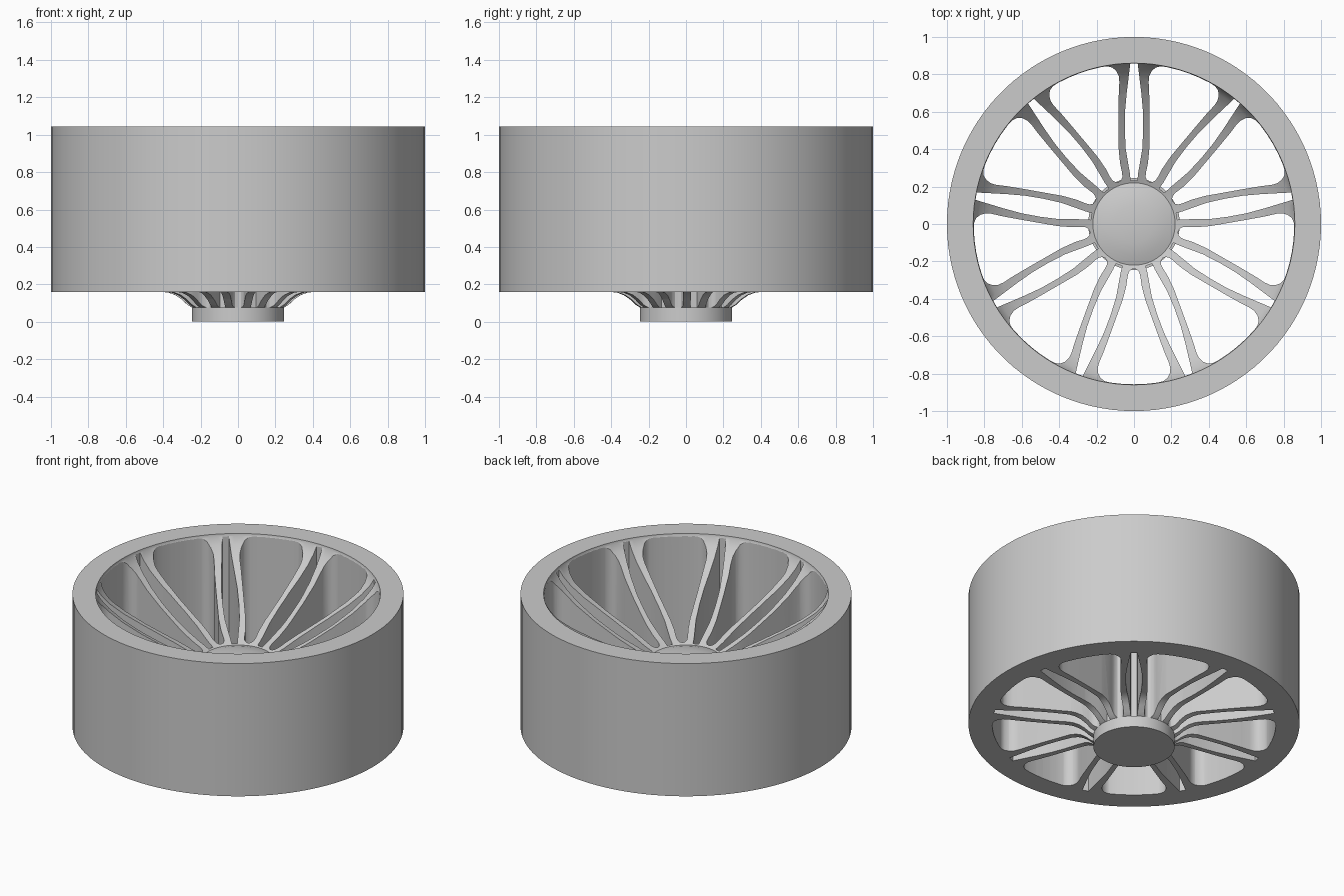
import bpy, bmesh, math
from mathutils import Matrix, Vector

cube = bpy.data.objects.get("Cube")
if cube:
    bpy.data.objects.remove(cube)

SPOKE_PAIRS = 9
STEP = 2 * math.pi / SPOKE_PAIRS
SEGMENTS = 108

grey = bpy.data.materials.new("plain grey")
grey.use_nodes = True
colour = (0.6, 0.6, 0.6, 1)
grey.diffuse_color = colour
grey.node_tree.nodes["Principled BSDF"].inputs["Base Color"].default_value = colour


def make_object(name, bm):
    bmesh.ops.recalc_face_normals(bm, faces=bm.faces)
    mesh = bpy.data.meshes.new(name)
    bm.to_mesh(mesh)
    bm.free()
    obj = bpy.data.objects.new(name, mesh)
    bpy.context.collection.objects.link(obj)
    mesh.materials.append(grey)
    return obj


def lathe(name, profile):
    """Spin a radius/height profile round the z axis."""
    bm = bmesh.new()
    verts = [bm.verts.new((r, 0, z)) for r, z in profile]
    edges = [bm.edges.new(pair) for pair in zip(verts, verts[1:])]
    bmesh.ops.spin(bm, geom=verts + edges, cent=(0, 0, 0), axis=(0, 0, 1),
                   angle=2 * math.pi, steps=SEGMENTS, use_merge=True)
    bmesh.ops.remove_doubles(bm, verts=bm.verts, dist=0.0001)
    return make_object(name, bm)


def add_opening(bm, half, angle, bottom=0.075, top=1.5):
    """Upright prism from half an outline (offset, radius), mirrored across its axis."""
    outline = half + [(-x, y) for x, y in reversed(half) if x > 0]
    turn = Matrix.Rotation(angle, 4, "Z")
    face = bm.faces.new([bm.verts.new(turn @ Vector((x, y, bottom))) for x, y in outline])
    geom = bmesh.ops.extrude_face_region(bm, geom=[face])["geom"]
    moved = [g for g in geom if isinstance(g, bmesh.types.BMVert)]
    bmesh.ops.translate(bm, verts=moved, vec=(0, 0, top - bottom))


# Solid wheel: hub, flared underside, barrel, dished top and shallow centre dome
wheel = lathe("wheel", [
    (0, 0), (0.245, 0), (0.245, 0.075), (0.27, 0.09), (0.3, 0.118), (0.335, 0.142),
    (0.37, 0.155), (0.41, 0.16), (1, 0.16), (1, 1.045), (0.86, 1.045), (0.858, 1.03),
    (0.83, 0.985), (0.78, 0.93), (0.7, 0.865), (0.58, 0.787), (0.44, 0.708),
    (0.3, 0.635), (0.22, 0.6), (0.17, 0.617), (0.1, 0.63), (0, 0.635)])

# Openings: wide windows between spoke pairs, narrow slots inside each pair
window = [(0, 0.239), (0.016, 0.244), (0.028, 0.258), (0.034, 0.28), (0.041, 0.33),
          (0.06, 0.404), (0.094, 0.498), (0.128, 0.592), (0.163, 0.686),
          (0.186, 0.74), (0.194, 0.77), (0.191, 0.8), (0.178, 0.825),
          (0.155, 0.841), (0.125, 0.848), (0.06, 0.855), (0, 0.857)]
slot = [(0.018, 0.232), (0.022, 0.27), (0.044, 0.4), (0.049, 0.5), (0.048, 0.6),
        (0.039, 0.7), (0.02, 0.857)]
bm = bmesh.new()
for i in range(SPOKE_PAIRS):
    add_opening(bm, slot, i * STEP)
    add_opening(bm, window, (i + 0.5) * STEP)
openings = make_object("opening_cutter", bm)
openings.hide_render = True

cut = wheel.modifiers.new("cut openings", "BOOLEAN")
cut.operation = "DIFFERENCE"
cut.solver = "EXACT"
cut.object = openings
bpy.context.view_layer.objects.active = wheel
wheel.select_set(True)
bpy.ops.object.modifier_apply(modifier=cut.name)
bpy.data.objects.remove(openings)
bpy.ops.object.shade_smooth_by_angle(angle=math.radians(30))
